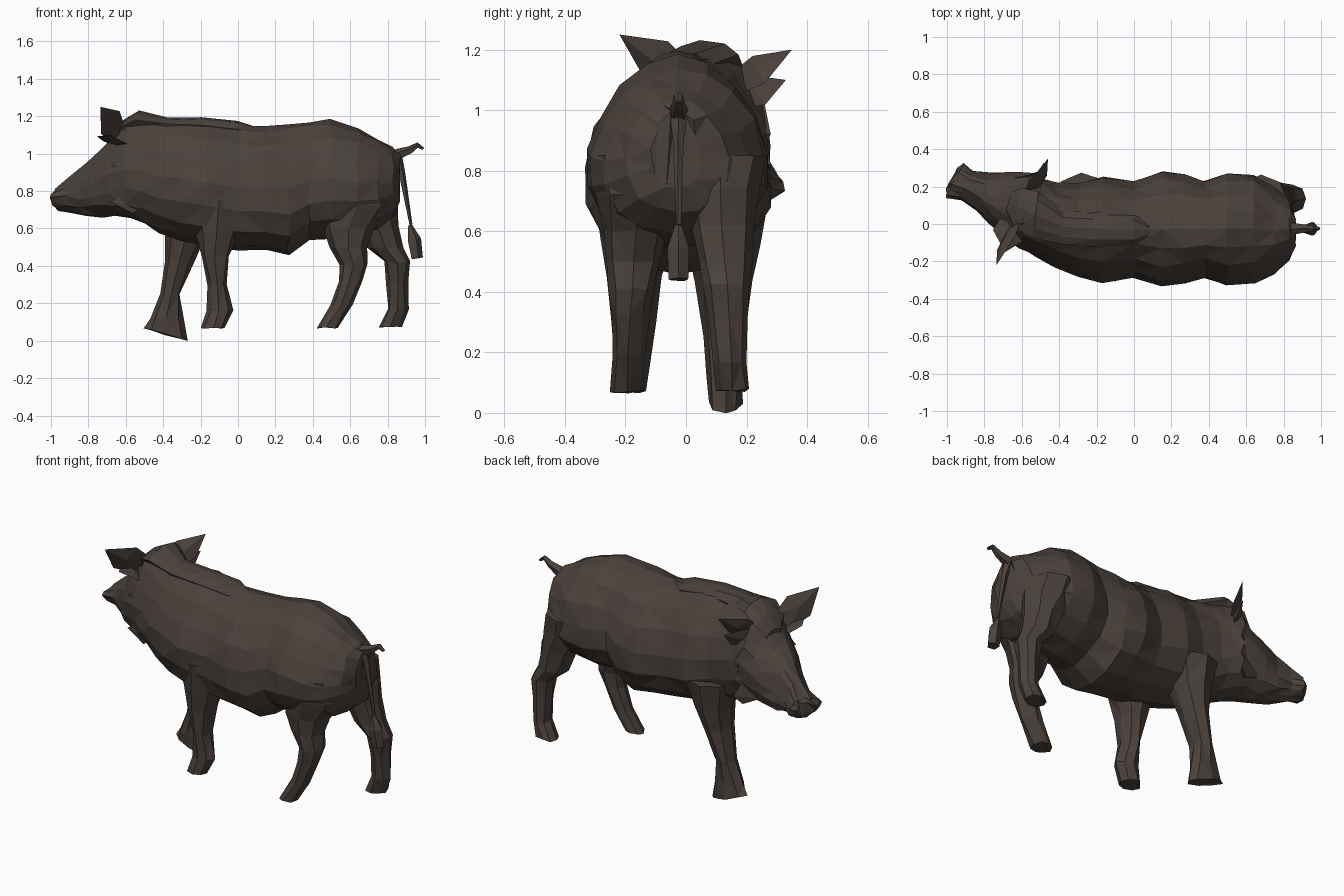
import bpy
import bmesh
import random
from math import sin, cos, pi
from mathutils import Vector

random.seed(4)
if "Cube" in bpy.data.objects:
    bpy.data.objects.remove(bpy.data.objects["Cube"], do_unlink=True)


def make_material(name, colour):
    material = bpy.data.materials.new(name)
    material.use_nodes = True
    material.diffuse_color = colour
    shader = material.node_tree.nodes["Principled BSDF"]
    shader.inputs["Base Color"].default_value = colour
    shader.inputs["Roughness"].default_value = 0.9
    return material


hide = make_material("dark brown hide", (0.07, 0.053, 0.044, 1))


def finish(name, bm):
    bmesh.ops.triangulate(bm, faces=bm.faces[:])
    bmesh.ops.recalc_face_normals(bm, faces=bm.faces[:])
    mesh = bpy.data.meshes.new(name)
    bm.to_mesh(mesh)
    bm.free()
    mesh.materials.append(hide)
    part = bpy.data.objects.new(name, mesh)
    bpy.context.collection.objects.link(part)


def loft(name, rings, rough):
    """Skin rings of points, cap both ends and roughen the facets."""
    bm = bmesh.new()
    loops = []
    for ring in rings:
        loops.append([bm.verts.new([c + random.uniform(-rough, rough) for c in point])
                      for point in ring])
    for a, b in zip(loops, loops[1:]):
        for i in range(len(a)):
            j = (i + 1) % len(a)
            bm.faces.new((a[i], a[j], b[j], b[i]))
    bm.faces.new(loops[0])
    bm.faces.new(loops[-1])
    finish(name, bm)


def wedge(name, points):
    """Convex chip of hide around a few points."""
    bm = bmesh.new()
    for point in points:
        bm.verts.new(point)
    hull = bmesh.ops.convex_hull(bm, input=bm.verts[:])
    spare = [v for v in hull["geom_interior"] if isinstance(v, bmesh.types.BMVert)]
    bmesh.ops.delete(bm, geom=spare, context="VERTS")
    finish(name, bm)


def circle(sides):
    return [(cos(2 * pi * i / sides), sin(2 * pi * i / sides)) for i in range(sides)]


def spine_y(x):
    """The spine runs straight, then the neck and head swing to the left."""
    return -0.03 + 0.44 * max(0, -0.35 - x)


def spine_ring(x, half, top, bottom, sides=16):
    """Egg-shaped section across the spine, turned with the head."""
    yaw = max(0, -0.42 - x)
    ring = []
    for c, s in circle(sides):
        dy = half * c * (1 - 0.17 * s)
        z = (top + bottom) / 2 + (top - bottom) / 2 * s
        ring.append((x + yaw * dy, spine_y(x) + dy, z))
    return ring


# Trunk and head: x, half width, top, bottom
trunk = [
    (0.86, 0.08, 1.0, 0.74), (0.83, 0.17, 1.04, 0.66), (0.75, 0.24, 1.08, 0.6),
    (0.64, 0.29, 1.14, 0.57), (0.5, 0.3, 1.18, 0.55), (0.38, 0.255, 1.17, 0.54),
    (0.27, 0.29, 1.155, 0.46), (0.15, 0.31, 1.14, 0.48), (0, 0.26, 1.15, 0.48),
    (-0.17, 0.28, 1.18, 0.51), (-0.3, 0.25, 1.18, 0.54), (-0.42, 0.225, 1.19, 0.58),
]
head = [
    (-0.5, 0.21, 1.21, 0.62), (-0.58, 0.2, 1.2, 0.65), (-0.66, 0.17, 1.1, 0.66),
    (-0.73, 0.14, 1.03, 0.66), (-0.81, 0.1, 0.95, 0.67), (-0.89, 0.075, 0.88, 0.69),
    (-0.955, 0.09, 0.82, 0.7), (-0.97, 0.06, 0.79, 0.72),
]
loft("body_and_head", [spine_ring(*section) for section in trunk + head], 0.009)

# Mane: low bristly ridge over the shoulders, as x, half width, top
mane = [(0.11, 0.04, 1.135), (0, 0.08, 1.18), (-0.2, 0.09, 1.2), (-0.38, 0.09, 1.2),
        (-0.53, 0.12, 1.228), (-0.62, 0.1, 1.18), (-0.67, 0.06, 1.11)]
loft("mane", [spine_ring(x, half, z, z - 0.09, sides=8) for x, half, z in mane], 0.007)


def leg(name, y_top, y_foot, sections, tilt=0):
    """Sections run downwards as x, half length, height; the sole may tilt."""
    rings = []
    for i, (x, half, z) in enumerate(sections):
        t = i / (len(sections) - 1)
        y = y_top + (y_foot - y_top) * t
        width = 0.055 + 0.1 * (1 - t) ** 2
        slope = tilt if t == 1 else 0
        rings.append([(x + half * c, y + width * s, z + slope * half * c)
                      for c, s in circle(8)])
    loft(name, rings, 0.006)


leg("front_right_leg", -0.15, -0.19, [
    (-0.1, 0.16, 0.75), (-0.11, 0.12, 0.58), (-0.12, 0.075, 0.45),
    (-0.115, 0.05, 0.3), (-0.1, 0.07, 0.16), (-0.135, 0.06, 0.07)])
leg("front_left_leg", 0.12, 0.13, [
    (-0.28, 0.16, 0.72), (-0.28, 0.11, 0.56), (-0.31, 0.08, 0.43),
    (-0.36, 0.05, 0.25), (-0.38, 0.09, 0.12), (-0.385, 0.115, 0.035)], -0.28)
leg("hind_right_leg", -0.16, -0.195, [
    (0.64, 0.15, 0.85), (0.63, 0.19, 0.72), (0.59, 0.14, 0.6), (0.585, 0.1, 0.5),
    (0.62, 0.075, 0.41), (0.6, 0.065, 0.32), (0.55, 0.06, 0.19), (0.475, 0.055, 0.07)])
leg("hind_left_leg", 0.11, 0.155, [
    (0.68, 0.14, 0.85), (0.7, 0.15, 0.74), (0.75, 0.105, 0.62), (0.79, 0.095, 0.5),
    (0.85, 0.07, 0.42), (0.85, 0.055, 0.31), (0.855, 0.055, 0.17), (0.815, 0.065, 0.075)])


def ear(name, root, tip, spread):
    """Leaf-shaped blade, widest a little short of half way to the tip."""
    root, tip, spread = Vector(root), Vector(tip), Vector(spread)
    middle = root.lerp(tip, 0.45)
    ridge = (tip - root).cross(spread).normalized() * 0.02
    wedge(name, [root + spread * 0.7, root - spread * 0.7, middle + spread,
                 middle - spread, middle + ridge, middle - ridge, tip])


# Ears: an upright blade and a lower lobe on each side
ear("right_ear_blade", (-0.64, 0, 1.1), (-0.735, -0.22, 1.25), (-0.05, -0.04, -0.06))
ear("right_ear_lobe", (-0.66, 0.01, 1.05), (-0.69, -0.15, 1.1), (-0.08, 0.03, 0.02))
ear("left_ear_blade", (-0.56, 0.15, 1.08), (-0.46, 0.35, 1.2), (0.05, 0.02, -0.045))
ear("left_ear_lobe", (-0.56, 0.15, 1.04), (-0.48, 0.33, 1.1), (0.04, 0.03, -0.05))

# Cheek tufts standing out behind the jaw on each side
for side, sign in (("right", -1), ("left", 1)):
    for n in range(3):
        x, z = -0.6, 0.74 + 0.1 * n
        skin = spine_y(x) + sign * 0.18
        wedge(f"{side}_cheek_tuft_{n + 1}", [
            (x - 0.08, skin - sign * 0.02, z), (x + 0.04, skin, z + 0.08),
            (x + 0.04, skin, z - 0.06), (x + 0.09, skin + sign * 0.02, z - 0.02),
            (x, skin - sign * 0.1, z)])


def strand(name, path):
    """Thin tube in the spine plane through points given as x, z, radius."""
    rings = []
    for i, (x, z, radius) in enumerate(path):
        before, after = path[max(i - 1, 0)], path[min(i + 1, len(path) - 1)]
        across = Vector((before[1] - after[1], 0, after[0] - before[0])).normalized()
        rings.append([Vector((x, -0.025, z)) + across * radius * c
                      + Vector((0, radius * s, 0)) for c, s in circle(5)])
    loft(name, rings, 0.002)


# Tail: raised root, thin hanging strip and tuft
strand("tail_root", [(0.8, 0.97, 0.04), (0.87, 1.0, 0.03), (0.92, 1.02, 0.022),
                     (0.96, 1.045, 0.015), (0.99, 1.025, 0.008)])
strand("tail_strip", [(0.85, 0.98, 0.03), (0.875, 0.9, 0.018), (0.925, 0.62, 0.008)])
strand("tail_tuft", [(0.92, 0.62, 0.01), (0.94, 0.54, 0.038), (0.955, 0.44, 0.035)])
